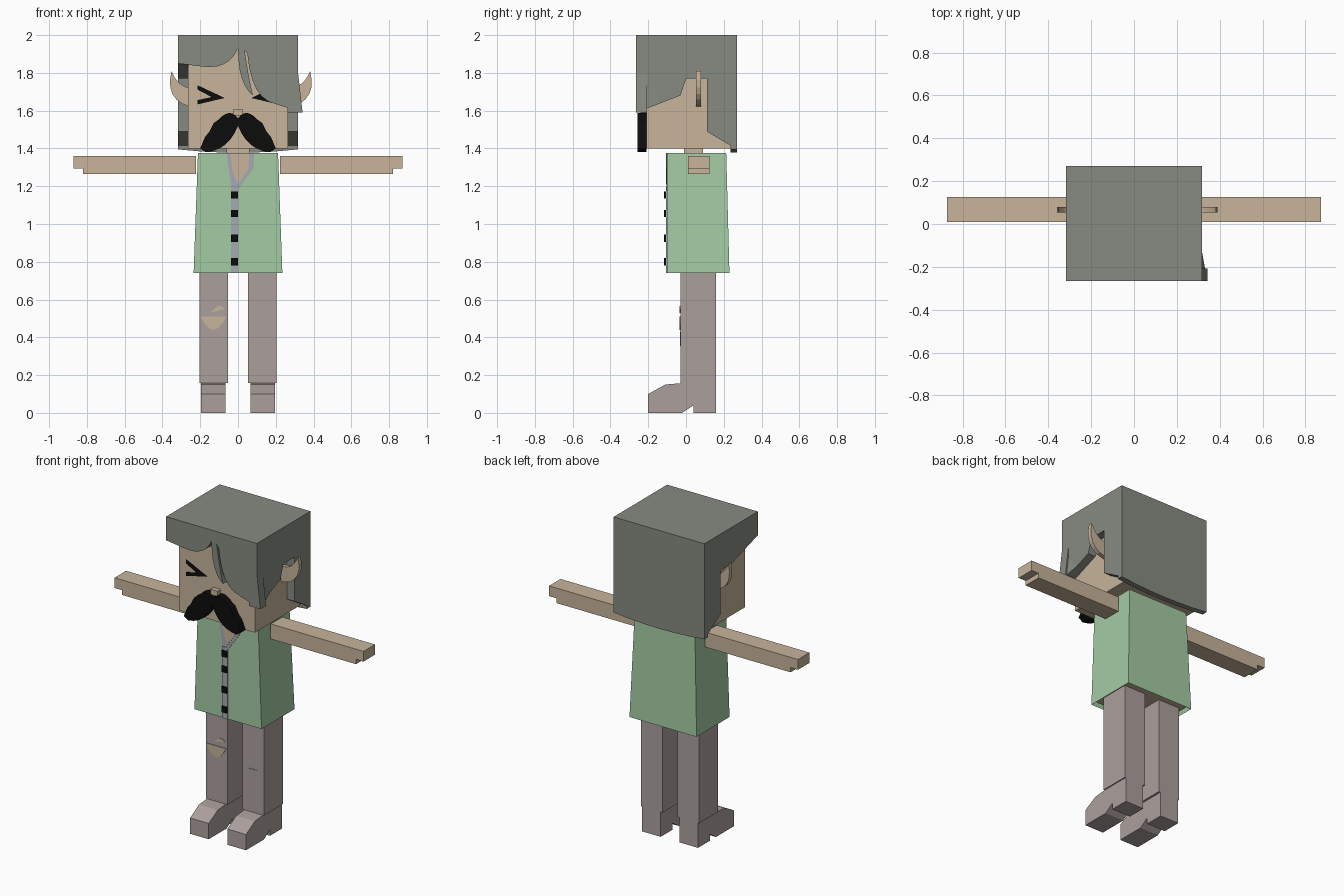
import bpy
import bmesh
from mathutils import Vector

cube = bpy.data.objects.get("Cube")
if cube:
    bpy.data.objects.remove(cube, do_unlink=True)


def material(name, red, green, blue):
    """Flat material from display values 0-255, converted to linear."""
    linear = [((c / 255 + .055) / 1.055) ** 2.4 for c in (red, green, blue)]
    mat = bpy.data.materials.new(name)
    mat.use_nodes = True
    mat.diffuse_color = (*linear, 1)
    shader = mat.node_tree.nodes["Principled BSDF"]
    shader.inputs["Base Color"].default_value = (*linear, 1)
    return mat


skin = material("skin", 199, 180, 155)
hair = material("grey hair", 135, 139, 129)
shirt_green = material("green shirt", 164, 203, 164)
trim = material("lavender trim", 165, 170, 181)
cloth = material("mauve trousers", 171, 160, 157)
black = material("black", 12, 12, 12)

# Shared levels of the figure
head_half, head_front, head_back, chin = .265, -.21, .24, 1.4
hair_half, hair_front, hair_rear, crown = .318, -.265, .27, 2
shirt_front, collar_top, hem = -.1, 1.375, .74
leg_front, leg_rear, ankle = -.03, .16, .157


def bend(start, control, end, steps=6):
    """Points along a quadratic curve, used for curved outlines."""
    points = []
    for step in range(steps + 1):
        t = step / steps
        first = Vector(start).lerp(Vector(control), t)
        second = Vector(control).lerp(Vector(end), t)
        points.append(tuple(first.lerp(second, t)))
    return points


def finish(name, bm, *materials):
    bmesh.ops.recalc_face_normals(bm, faces=bm.faces)
    mesh = bpy.data.meshes.new(name)
    bm.to_mesh(mesh)
    bm.free()
    for mat in materials:
        mesh.materials.append(mat)
    obj = bpy.data.objects.new(name, mesh)
    bpy.context.collection.objects.link(obj)


def slab(name, outline, near, far, mat, axis="y", side=1):
    """Extrude a flat outline along an axis; side=-1 mirrors it in x."""
    bm = bmesh.new()

    def place(point, depth):
        u, v = point
        x, y = (u, depth) if axis == "y" else (depth, u)
        return bm.verts.new((x * side, y, v))

    front = [place(point, near) for point in outline]
    rear = [place(point, far) for point in outline]
    bm.faces.new(front)
    bm.faces.new(rear)
    for i in range(len(outline)):
        bm.faces.new((front[i - 1], front[i], rear[i], rear[i - 1]))
    finish(name, bm, mat)


def box(name, left, right, front, rear, bottom, top, mat, side=1):
    outline = [(left, bottom), (right, bottom), (right, top), (left, top)]
    slab(name, outline, front, rear, mat, side=side)


def plate(name, outline, surface, mat, thickness=.004, side=1):
    """Thin painted detail standing just proud of a front surface."""
    slab(name, outline, surface - thickness, surface + .002, mat, side=side)


# Head, neck and nose
box("head", -head_half, head_half, head_front, head_back, chin, 1.96, skin)
box("neck", -.06, .06, -.01, .09, 1.34, 1.42, skin)
box("nose", -.025, .025, head_front - .03, head_front, 1.575, 1.61, skin)

# Hair: flat cap and fringe with a narrow parting
box("hair_top", -hair_half, hair_half, hair_front, hair_rear, 1.94, crown, hair)
parting, strand_tip, lock_tip = (0, 1.93), (.08, 1.68), (.342, 1.59)
fringe = [(-hair_half, crown), (-hair_half, 1.85)]
fringe += bend((-.2, 1.835), (-.05, 1.81), parting)
fringe += bend(parting, (0, 1.74), strand_tip)[1:]
fringe += bend(strand_tip, (.06, 1.75), (.035, 1.92))[1:]
fringe += bend((.05, 1.9), (.07, 1.66), (.2, 1.635))
fringe += [lock_tip, (hair_half, 1.8), (hair_half, crown)]
slab("hair_fringe", fringe, hair_front, head_front + .003, hair)

# Hair sides, open around the ears, and the back panel
nape = 1.395
around_ear = [(0, 1.77), (.11, 1.77), (.11, 1.49),
              (hair_rear, nape), (hair_rear, crown), (hair_front, crown)]
left_side = [(hair_front, lock_tip[1]), (leg_front, strand_tip[1])] + around_ear
right_side = [(hair_front, 1.85)] + around_ear
slab("hair_left_side", left_side, head_half - .003, hair_half, hair, "x")
slab("hair_right_side", right_side, head_half - .003, hair_half, hair, "x", -1)
back = bend((-hair_half, nape), (0, 1.36), (hair_half, nape))
back += [(hair_half, crown), (-hair_half, crown)]
slab("hair_back", back, head_back - .005, hair_rear, hair)

# Flared tip of the long lock
bm = bmesh.new()
corners = [(hair_half, hair_front, 1.8), (hair_half, hair_front, lock_tip[1]),
           (hair_half, hair_front / 2, 1.64), (lock_tip[0], hair_front, lock_tip[1])]
tip = [bm.verts.new(corner) for corner in corners]
for skipped in tip:
    bm.faces.new([vert for vert in tip if vert is not skipped])
finish("hair_lock_tip", bm, hair)

# Shirt: tapered body with a recessed underside
bm = bmesh.new()
bmesh.ops.create_cube(bm, size=2)
for vert in bm.verts:
    upper = vert.co.z > 0
    vert.co.x *= .212 if upper else .235
    vert.co.y = shirt_front if vert.co.y < 0 else (.213 if upper else .23)
    vert.co.z = collar_top if upper else hem
under = min(bm.faces, key=lambda face: face.calc_center_median().z)
bmesh.ops.inset_region(bm, faces=[under], thickness=.012)
under.material_index = 1
for vert in under.verts:
    vert.co.z += .025
finish("shirt", bm, shirt_green, skin)

# Collar, open neckline, button strip and buttons
collar = [(-.06, collar_top), (-.05, 1.3), (-.035, 1.19), (0, 1.18), (.085, 1.3), (.085, collar_top)]
neckline = [(-.04, collar_top), (-.03, 1.28), (0, 1.21), (.055, 1.29), (.06, collar_top)]
plate("collar", collar, shirt_front, trim)
plate("open_neckline", neckline, shirt_front, skin, .007)
strip_edge = -.036
box("button_strip", strip_edge, 0, shirt_front - .007, shirt_front, hem, 1.195, trim)
for number, height in enumerate((.8, .925, 1.055, 1.153)):
    box(f"button_{number}", strip_edge, 0, shirt_front - .016, shirt_front,
        height - .019, height + .019, black)

# Outlines shared by the paired parts
whisker = bend((0, 1.56), (.07, 1.66), (.2, chin), 10)
whisker = [(x, z + (.012 if i % 2 and x > .1 else 0)) for i, (x, z) in enumerate(whisker)]
whisker += bend((.17, 1.38), (.05, 1.39), (0, 1.52))
eye_corner, eye_level, stroke = .07, 1.667, .023
squint = [(eye_corner, eye_level), (.215, 1.735), (.215, 1.735 - stroke),
          (eye_corner * 2, eye_level + .005), (.215, 1.633 + stroke), (.215, 1.633)]
ear_root, ear_tip = .255, (.352, 1.81)
ear = bend((ear_root, 1.62), (.39, 1.66), ear_tip)
ear += bend(ear_tip, (.32, 1.73), (ear_root, 1.72))[1:]
shoe = [(-.2, 0), (-.2, .1), (-.11, .15), (leg_front, ankle), (leg_rear, ankle),
        (leg_rear, 0), (.04, 0), (.04, .04), (-.02, 0)]

# Paired parts
for label, side in (("left", 1), ("right", -1)):
    slab(f"moustache_{label}", whisker, hair_front + .008, head_front, black, side=side)
    plate(f"eye_{label}", squint, head_front, black, side=side)
    shift = .03 if side > 0 else 0
    ear_outline = [(x + shift, z) if x > ear_root + .01 else (x, z) for x, z in ear]
    slab(f"ear_{label}", ear_outline, .053, .08, skin, side=side)
    box(f"arm_{label}", .222, .872, .01, .125, 1.295, 1.36, skin, side)
    box(f"arm_underside_{label}", .222, .82, .01, .125, 1.265, 1.295, skin, side)
    box(f"leg_{label}", .052, .203, leg_front, leg_rear, ankle, hem + .03, cloth, side)
    slab(f"shoe_{label}", shoe, .065, .196, cloth, "x", side)

# Torn knees and a small sewn patch
plate("knee_tear_large", bend((-.2, .51), (-.13, .37), (-.06, .51)), leg_front, skin)
plate("knee_tear_small", bend((-.145, .53), (-.1, .59), (-.07, .55)), leg_front, skin)
box("knee_patch", .1, .155, leg_front - .003, leg_front, .355, .43, cloth)
